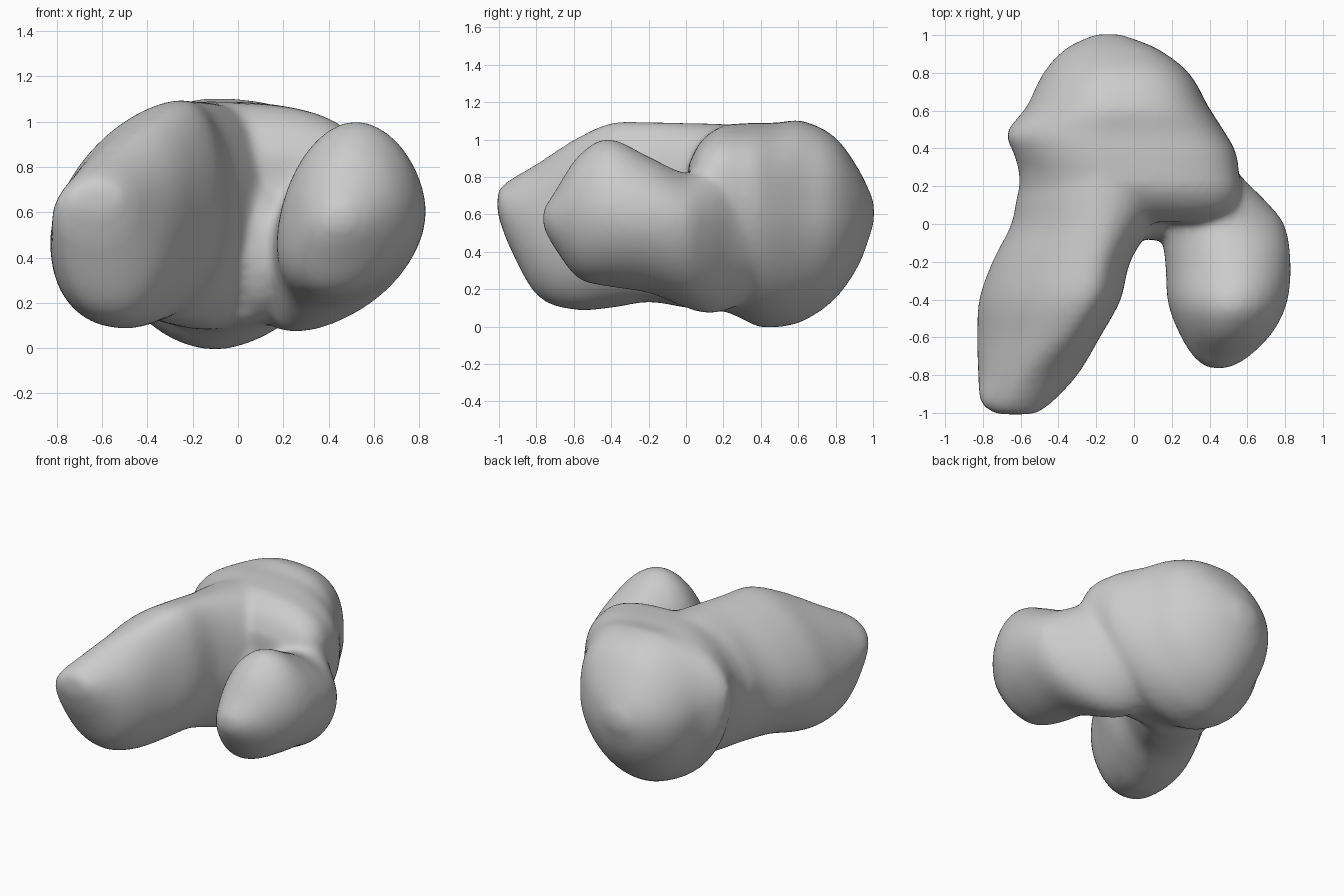
import bpy, bmesh, math
from mathutils import Vector

cube = bpy.data.objects.get("Cube")
if cube:
    bpy.data.objects.remove(cube)

SIDES = 48
STEPS = 5


def spline(sections):
    """Ease between the given sections so the lump has no creases."""
    rows = [Vector(s) for s in sections]
    for i in range(len(rows) - 1):
        a, b = rows[max(i - 1, 0)], rows[i]
        c, d = rows[i + 1], rows[min(i + 2, len(rows) - 1)]
        ta, tb = (c - a) / (c[0] - a[0]), (d - b) / (d[0] - b[0])
        h = c[0] - b[0]
        for k in range(STEPS):
            t = k / STEPS
            yield (b * (1 + 2 * t) * (1 - t) ** 2 + ta * h * t * (1 - t) ** 2
                   + c * t * t * (3 - 2 * t) + tb * h * t * t * (t - 1))
    yield rows[-1]


def loft(bm, fullness, sections):
    """Closed lump from sections: y, x min/max, z min/max,
    x of the top and bottom, z of the left and right extremes.
    Fullness is one exponent per quarter, low being boxy."""
    rings = []
    for y, x0, x1, z0, z1, xt, xb, zl, zr in spline(sections):
        ring = []
        for i in range(SIDES):
            a = math.tau * i / SIDES
            c, s = math.cos(a), math.sin(a)
            e = fullness[i * 4 // SIDES]
            # Each quarter joins a side extreme to the top or bottom extreme
            px, pz = (xt if s > 0 else xb), (zr if c > 0 else zl)
            ring.append(bm.verts.new((
                px + ((x1 if c > 0 else x0) - px) * abs(c) ** e, y,
                pz + ((z1 if s > 0 else z0) - pz) * abs(s) ** e)))
        rings.append(ring)
    for r, s in zip(rings, rings[1:]):
        for i in range(SIDES):
            j = (i + 1) % SIDES
            bm.faces.new((r[i], r[j], s[j], s[i]))
    bm.faces.new(rings[0])
    bm.faces.new(rings[-1])


bm = bmesh.new()
# Long arm, running back into the main body
loft(bm, (.95, 1.2, .88, 1), [
    (-1.008, -.74, -.52, .60, .73, -.62, -.62, .66, .67),
    (-.95, -.81, -.44, .44, .78, -.62, -.60, .62, .62),
    (-.80, -.825, -.30, .17, .87, -.55, -.55, .52, .55),
    (-.60, -.83, -.18, .09, 1.0, -.38, -.50, .48, .58),
    (-.40, -.82, -.07, .10, 1.09, -.27, -.45, .50, .62),
    (-.20, -.75, -.02, .13, 1.095, -.22, -.34, .55, .62),
    (.00, -.65, .10, .10, 1.09, -.18, -.2, .60, .62),
    (.18, -.61, .20, .08, 1.085, -.16, -.1, .65, .62),
    (.40, -.5, .2, .12, 1.07, -.16, -.1, .65, .6)])
# Main body with a square shoulder over the short lobe
loft(bm, (.7, 1.1, 1.05, 1.12), [
    (.01, -.35, .42, .25, .86, .1, .1, .6, .68),
    (.07, -.50, .53, .13, .98, .05, .05, .62, .72),
    (.18, -.60, .565, .09, 1.07, -.08, -.02, .65, .74),
    (.28, -.61, .555, .05, 1.085, -.12, -.06, .68, .72),
    (.38, -.64, .54, 0, 1.09, -.14, -.1, .72, .68),
    (.48, -.675, .485, -.005, 1.09, -.14, -.1, .72, .63),
    (.62, -.57, .395, .025, 1.1, -.12, -.1, .66, .6),
    (.80, -.48, .29, .15, 1.01, -.1, -.1, .6, .6),
    (.93, -.36, .12, .34, .83, -.12, -.12, .6, .6),
    (1.005, -.21, -.07, .55, .67, -.14, -.14, .6, .6)])
# Short lobe, sunk into the body at its back end
loft(bm, (1.06, 1.06, .88, 1.06), [
    (-.765, .39, .50, .53, .63, .45, .45, .57, .58),
    (-.71, .32, .60, .43, .71, .47, .43, .55, .58),
    (-.58, .24, .73, .26, .91, .50, .42, .50, .62),
    (-.42, .18, .81, .215, 1.005, .52, .40, .47, .62),
    (-.20, .165, .83, .18, .91, .53, .38, .45, .60),
    (.00, .13, .795, .10, .82, .48, .30, .45, .57),
    (.12, .06, .70, .07, .85, .40, .25, .45, .56),
    (.25, .0, .57, .10, .9, .3, .2, .5, .56),
    (.40, .0, .46, .2, .9, .2, .2, .5, .56)])
# Web filling the corner between the two limbs
res = bmesh.ops.create_icosphere(bm, subdivisions=3, radius=1)
for v in res["verts"]:
    v.co = (.10 + v.co.x * .15, .13 + v.co.y * .22, .45 + v.co.z * .33)
bmesh.ops.recalc_face_normals(bm, faces=bm.faces)
mesh = bpy.data.meshes.new("rock_shape")
bm.to_mesh(mesh)
bm.free()
rock = bpy.data.objects.new("lumpy_rock", mesh)
bpy.context.collection.objects.link(rock)

# Fuse the lumps into one soft skin
remesh = rock.modifiers.new("fuse", "REMESH")
remesh.mode = "VOXEL"
remesh.voxel_size = 0.022
remesh.use_smooth_shade = True
soften = rock.modifiers.new("soften", "SMOOTH")
soften.factor = 0.5
soften.iterations = 14

# Plain grey stone
mat = bpy.data.materials.new("grey_stone")
mat.use_nodes = True
grey = (0.6, 0.6, 0.6, 1)
mat.diffuse_color = grey
mat.node_tree.nodes["Principled BSDF"].inputs["Base Color"].default_value = grey
mesh.materials.append(mat)
